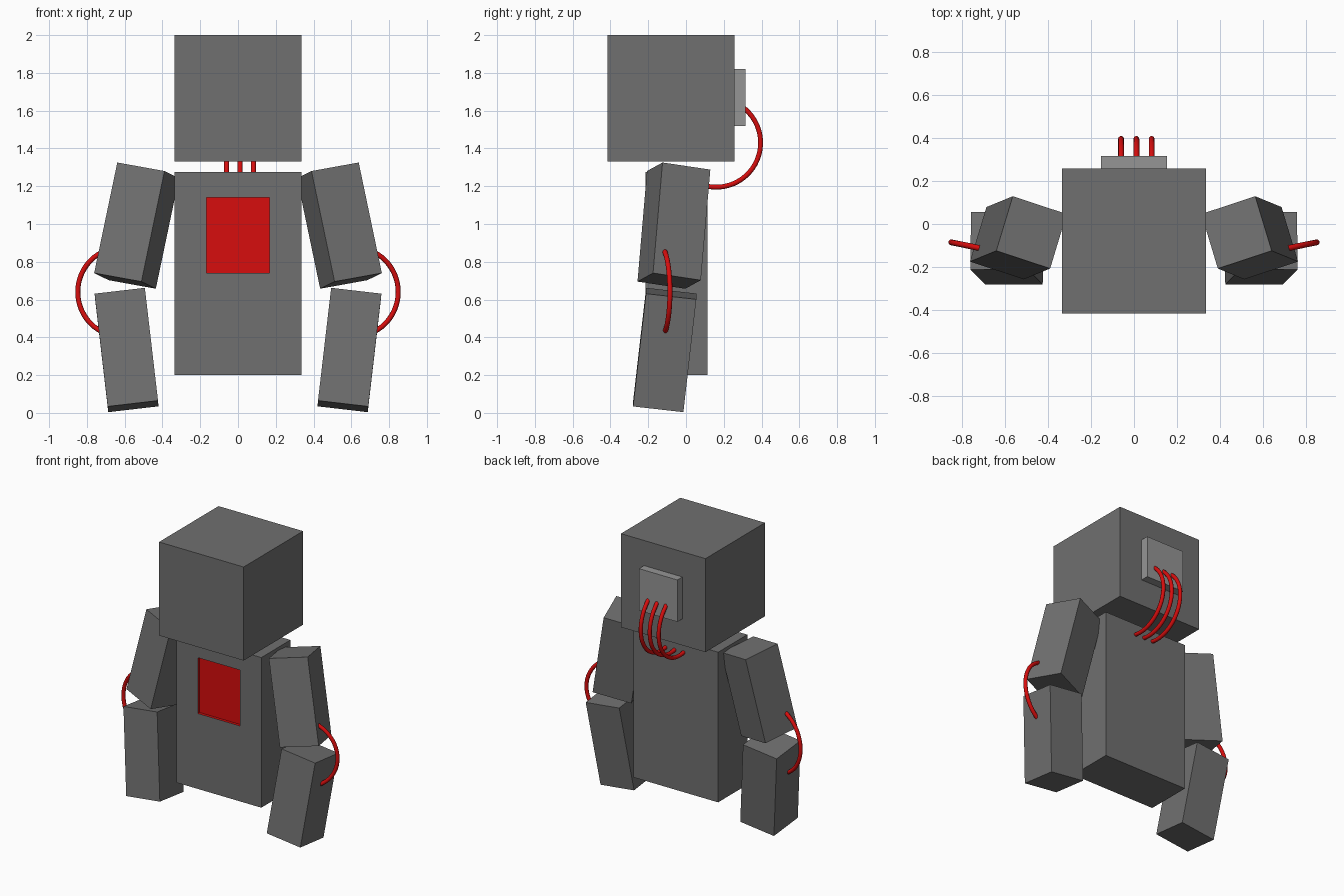
import bpy, bmesh, math
from mathutils import Vector, Matrix

if "Cube" in bpy.data.objects:
    bpy.data.objects.remove(bpy.data.objects["Cube"])


def material(name, color):
    m = bpy.data.materials.new(name)
    m.diffuse_color = (*color, 1.0)
    m.use_nodes = True
    m.node_tree.nodes["Principled BSDF"].inputs["Base Color"].default_value = m.diffuse_color
    return m


DARK = material("dark_grey", (0.16, 0.16, 0.16))
LIGHT = material("light_grey", (0.30, 0.30, 0.30))
RED = material("red", (0.68, 0.004, 0.004))


def make_object(name, bm, mats):
    bmesh.ops.recalc_face_normals(bm, faces=bm.faces)
    me = bpy.data.meshes.new(name)
    bm.to_mesh(me)
    bm.free()
    for m in mats:
        me.materials.append(m)
    ob = bpy.data.objects.new(name, me)
    bpy.context.collection.objects.link(ob)
    return ob


def box_bmesh(matrix):
    bm = bmesh.new()
    bmesh.ops.create_cube(bm, size=1.0, matrix=matrix)
    return bm


def span(lo, hi):
    """Matrix taking the unit cube to the box between two corners."""
    lo, hi = Vector(lo), Vector(hi)
    return Matrix.Translation((lo + hi) / 2) @ Matrix.Diagonal((*(hi - lo), 1))


def limb(name, side, center, down, back, length, width):
    """Square bar along 'down', turned so one face looks along 'back'."""
    d = Vector(down).normalized()
    b = Vector(back)
    b = (b - d * b.dot(d)).normalized()
    w = d.cross(b)
    rot = Matrix((w * width, b * width, d * length)).transposed().to_4x4()
    mirror = Matrix.Diagonal((side, 1, 1, 1))
    bm = box_bmesh(mirror @ Matrix.Translation(center) @ rot)
    make_object(name, bm, [DARK])


def cable(name, center, out, start, end, radius=0.235, thick=0.0135, n=28):
    """Round cable bent to an arc in the plane of 'out' and z."""
    c, out = Vector(center), Vector(out).normalized()
    cu = bpy.data.curves.new(name, "CURVE")
    cu.dimensions = "3D"
    cu.bevel_depth = thick
    cu.bevel_resolution = 3
    cu.use_fill_caps = True
    sp = cu.splines.new("POLY")
    sp.points.add(n)
    for i, p in enumerate(sp.points):
        a = math.radians(start + (end - start) * i / n)
        pos = c + out * radius * math.cos(a) + Vector((0, 0, radius * math.sin(a)))
        p.co = (*pos, 1)
    cu.materials.append(RED)
    ob = bpy.data.objects.new(name, cu)
    bpy.context.collection.objects.link(ob)


# head and the plate on its back
make_object("head", box_bmesh(span((-0.335, -0.415, 1.33), (0.335, 0.258, 2.0))), [DARK])
make_object("head_back_plate",
            box_bmesh(span((-0.152, 0.25, 1.52), (0.152, 0.315, 1.82))), [LIGHT])

# torso with a shallow recessed chest panel
bm = box_bmesh(span((-0.335, -0.215, 0.2), (0.335, 0.115, 1.275)))
front = min(bm.faces, key=lambda f: f.calc_center_median().y)
bmesh.ops.inset_individual(bm, faces=[front], thickness=0.1)
for v in front.verts:
    v.co.x = math.copysign(0.168, v.co.x)
    v.co.z = 0.74 if v.co.z < 0.74 else 1.14
walls = bmesh.ops.inset_individual(bm, faces=[front], thickness=0.0, depth=0.0)["faces"]
for v in front.verts:
    v.co.y += 0.02
for f in [front, *walls]:
    f.material_index = 1
make_object("torso", bm, [DARK, RED])

# arms and elbow cables, mirrored
for side, label in ((-1, "left"), (1, "right")):
    limb(label + "_upper_arm", side, (0.537, -0.064, 0.9915),
         (0.122, -0.05, -0.583), (-0.075, 0.248, -0.037), 0.6, 0.267)
    limb(label + "_forearm", side, (0.59, -0.1125, 0.333),
         (-0.069, -0.068, -0.592), (-0.003, 0.267, -0.031), 0.605, 0.268)
    cable(label + "_elbow_cable", (side * 0.618, -0.132, 0.64),
          (side * 0.98, 0.2, 0), -90, 90)

# three cables from the head plate to the torso
for i, x in enumerate((-0.06, 0.011, 0.082)):
    cable(f"neck_cable_{i + 1}", (x, 0.16, 1.43), (0, 1, 0), -112, 68)
